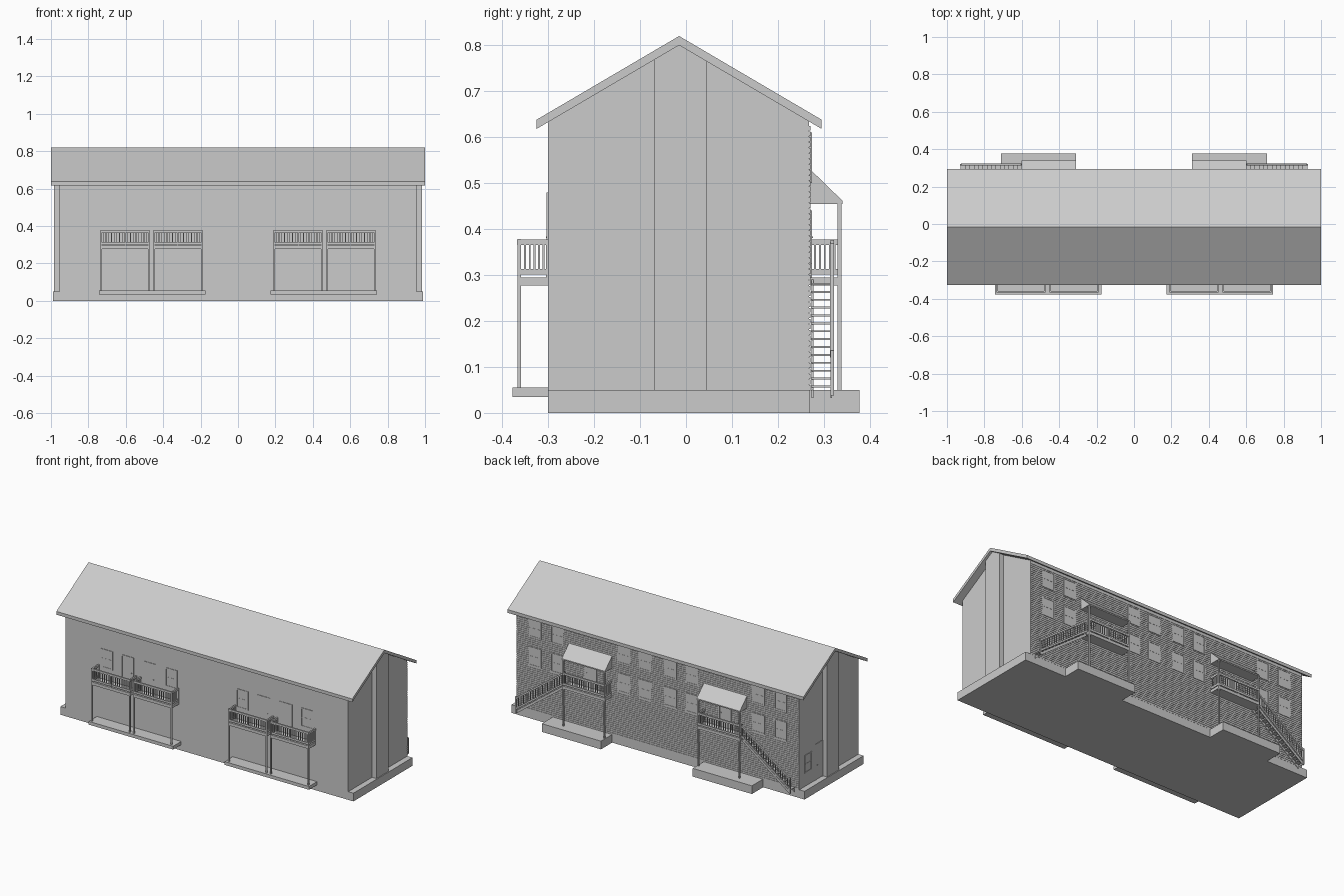
import bpy, bmesh
from mathutils import Vector

if "Cube" in bpy.data.objects:
    bpy.data.objects.remove(bpy.data.objects["Cube"])


class Part:
    """Collects bars, boxes and prisms into one flat-shaded object."""
    def __init__(self, name):
        self.name, self.bm = name, bmesh.new()

    def hexa(self, pts):
        v = [self.bm.verts.new(p) for p in pts]
        for f in ((0, 1, 2, 3), (4, 5, 6, 7), (0, 1, 5, 4), (1, 2, 6, 5), (2, 3, 7, 6), (3, 0, 4, 7)):
            self.bm.faces.new([v[i] for i in f])

    def box(self, x0, x1, y0, y1, z0, z1):
        self.hexa([(x, y, z) for z in (z0, z1)
                   for x, y in ((x0, y0), (x1, y0), (x1, y1), (x0, y1))])

    def bar(self, a, b, w, h):
        # rail from a to b with plumb-cut ends, top surface on the a-b line
        a, b = Vector(a), Vector(b)
        d = (b - a).to_2d().normalized()
        s, dz = Vector((-d.y, d.x, 0)) * w / 2, Vector((0, 0, -h))
        self.hexa([p + o for p in (a, b) for o in (s, -s, dz - s, dz + s)])

    def prism(self, profile, x0, x1):
        # (y, z) outline swept along x
        ends = [[self.bm.verts.new((x, y, z)) for y, z in profile] for x in (x0, x1)]
        n = len(profile)
        for e in ends:
            self.bm.faces.new(e)
        for i in range(n):
            j = (i + 1) % n
            self.bm.faces.new((ends[0][i], ends[0][j], ends[1][j], ends[1][i]))

    def railing(self, a, b, n, top=0.082, low=0.018, w=0.006):
        # handrail, bottom rail and balusters above floor line a-b
        a, b, up = Vector(a), Vector(b), Vector((0, 0, 1))
        self.bar(a + up * top, b + up * top, w + 0.003, 0.012)
        self.bar(a + up * low, b + up * low, w, 0.012)
        for i in range(1, n):
            p = a.lerp(b, i / n)
            r = 0.002
            self.box(p.x - r, p.x + r, p.y - r, p.y + r, p.z + low - 0.005, p.z + top - 0.005)

    def done(self):
        bmesh.ops.recalc_face_normals(self.bm, faces=self.bm.faces)
        me = bpy.data.meshes.new(self.name)
        self.bm.to_mesh(me)
        self.bm.free()
        ob = bpy.data.objects.new(self.name, me)
        bpy.context.collection.objects.link(ob)
        return ob


RY = -0.015                                  # ridge line
SLOPE = 0.182 / 0.31
under = lambda y: 0.80 - abs(y - RY) * SLOPE  # underside of the roof

# foundation with two entry pads at the back
p = Part("foundation")
p.box(-0.99, 0.99, -0.30, 0.27, 0, 0.05)
for s in (-1, 1):
    p.box(*sorted((s * 0.31, s * 0.71)), 0.27, 0.378, 0, 0.05)
p.done()

# main walls and the projecting bay on each gable end
p = Part("walls")
p.prism([(-0.30, 0.05), (0.268, 0.05), (0.268, under(0.268)), (RY, 0.80), (-0.30, under(-0.30))], -0.955, 0.955)
p.done()
p = Part("gable_bays")
for x0, x1 in ((-0.985, -0.95), (0.95, 0.985)):
    p.prism([(-0.07, 0.05), (0.045, 0.05), (0.045, under(0.045)), (RY, 0.80), (-0.07, under(-0.07))], x0, x1)
p.done()

# roof slab
p = Part("roof")
p.prism([(-0.325, 0.618), (RY, 0.80), (0.295, 0.618), (0.295, 0.638), (RY, 0.82), (-0.325, 0.638)], -1, 1)
p.done()

# back wall siding boards
p = Part("back_siding")
p.box(-0.955, 0.955, 0.267, 0.271, 0.05, 0.0605)
ob = p.done()
m = ob.modifiers.new("rows", "ARRAY")
m.count, m.use_relative_offset, m.use_constant_offset = 48, False, True
m.constant_offset_displace = (0, 0, 0.012)


def opening(part, u, w, z0, z1, wall, out, axis="y", sash=True):
    """Framed window (or door) standing proud of a wall plane."""
    def b(u0, u1, a, c, d):
        lo, hi = sorted((wall - out * 0.002, wall + out * d))
        if axis == "y":
            part.box(u0, u1, lo, hi, a, c)
        else:
            part.box(lo, hi, u0, u1, a, c)
    h, t = w / 2, 0.007
    b(u - h + t, u + h - t, z0 + 0.003, z1 - t, 0.001)
    b(u - h, u - h + t, z0, z1, 0.003)
    b(u + h - t, u + h, z0, z1, 0.003)
    b(u - h, u + h, z1 - t, z1, 0.003)
    if sash:
        b(u - h, u + h, z0, z0 + t, 0.003)
        zm = (z0 + z1) / 2
        b(u - h + t, u + h - t, zm - 0.002, zm + 0.002, 0.002)
    else:
        b(u + h - 0.018, u + h - 0.014, z0 + 0.085, z0 + 0.089, 0.005)  # knob


# windows
p = Part("windows")
for s in (-1, 1):
    for x in (0.085, 0.23, 0.68, 0.83):
        for z0, z1 in ((0.50, 0.61), (0.325, 0.44)):
            opening(p, s * x, 0.085, z0, z1, 0.271, 1)
    for x in (0.24, 0.675):
        opening(p, s * x, 0.08, 0.365, 0.48, -0.30, -1)
opening(p, 0.185, 0.07, 0.13, 0.24, -0.955, -1, "x")
p.done()

# doors
p = Part("doors")
for s in (-1, 1):
    for x in (0.385, 0.535):
        opening(p, s * x, 0.085, 0.295, 0.48, -0.30, -1, sash=False)
    opening(p, s * 0.455, 0.085, 0.295, 0.44, 0.271, 1, sash=False)
opening(p, 0.082, 0.068, 0.05, 0.27, -0.955, -1, "x", sash=False)
p.done()

for s, side in ((-1, "left"), (1, "right")):
    # front patio slab
    p = Part("front_slab_" + side)
    p.box(*sorted((s * 0.174, s * 0.744)), -0.378, -0.30, 0.035, 0.055)
    p.done()

    # pair of front balconies
    p = Part("front_balconies_" + side)
    for c in (0.321, 0.604):
        x0, x1 = s * c - 0.131, s * c + 0.131
        p.box(x0, x1, -0.367, -0.30, 0.277, 0.295)
        for x in (x0 + 0.004, x1 - 0.004):
            p.box(x - 0.004, x + 0.004, -0.367, -0.359, 0.055, 0.378)
            p.railing((x, -0.36, 0.295), (x, -0.30, 0.295), 6)
            p.box(x - 0.004, x + 0.004, -0.305, -0.30, 0.295, 0.375)
        m = s * c
        p.box(m - 0.004, m + 0.004, -0.367, -0.359, 0.295, 0.375)
        p.railing((x0, -0.363, 0.295), (m, -0.363, 0.295), 9)
        p.railing((m, -0.363, 0.295), (x1, -0.363, 0.295), 9)
    p.done()

    # raised entry deck at the back, with posts and rails
    p = Part("back_deck_" + side)
    p.box(*sorted((s * 0.312, s * 0.60)), 0.27, 0.338, 0.277, 0.295)
    for x in (0.317, 0.595):
        p.box(s * x - 0.004, s * x + 0.004, 0.33, 0.338, 0.05, 0.46)
    mid = s * 0.456
    p.box(mid - 0.003, mid + 0.003, 0.331, 0.337, 0.295, 0.375)
    p.railing((s * 0.317, 0.334, 0.295), (mid, 0.334, 0.295), 9)
    p.railing((mid, 0.334, 0.295), (s * 0.595, 0.334, 0.295), 9)
    p.railing((s * 0.317, 0.27, 0.295), (s * 0.317, 0.334, 0.295), 6)
    p.done()

    # lean-to roof over the entry
    p = Part("entry_roof_" + side)
    p.prism([(0.268, 0.455), (0.34, 0.455), (0.34, 0.462), (0.268, 0.532)], s * 0.31, s * 0.602)
    p.done()

    # open stair down toward the gable end
    p = Part("back_stair_" + side)
    n = 14
    top, foot = Vector((s * 0.60, 0, 0.29)), Vector((s * 0.925, 0, 0.05))
    for i in range(n):
        t = top.lerp(foot, (i + 0.5) / n)
        p.box(t.x - 0.013, t.x + 0.013, 0.272, 0.316, t.z - 0.003, t.z + 0.001)
    for y in (0.275, 0.316):
        o = Vector((0, y, 0))
        p.bar(top + o, foot + o, 0.004, 0.018)
    o = Vector((0, 0.318, 0))
    p.railing(top + o, foot + o, 20)
    for t in (top, foot):
        p.box(t.x - 0.004, t.x + 0.004, 0.314, 0.322, t.z - 0.012, t.z + 0.086)
    p.done()
